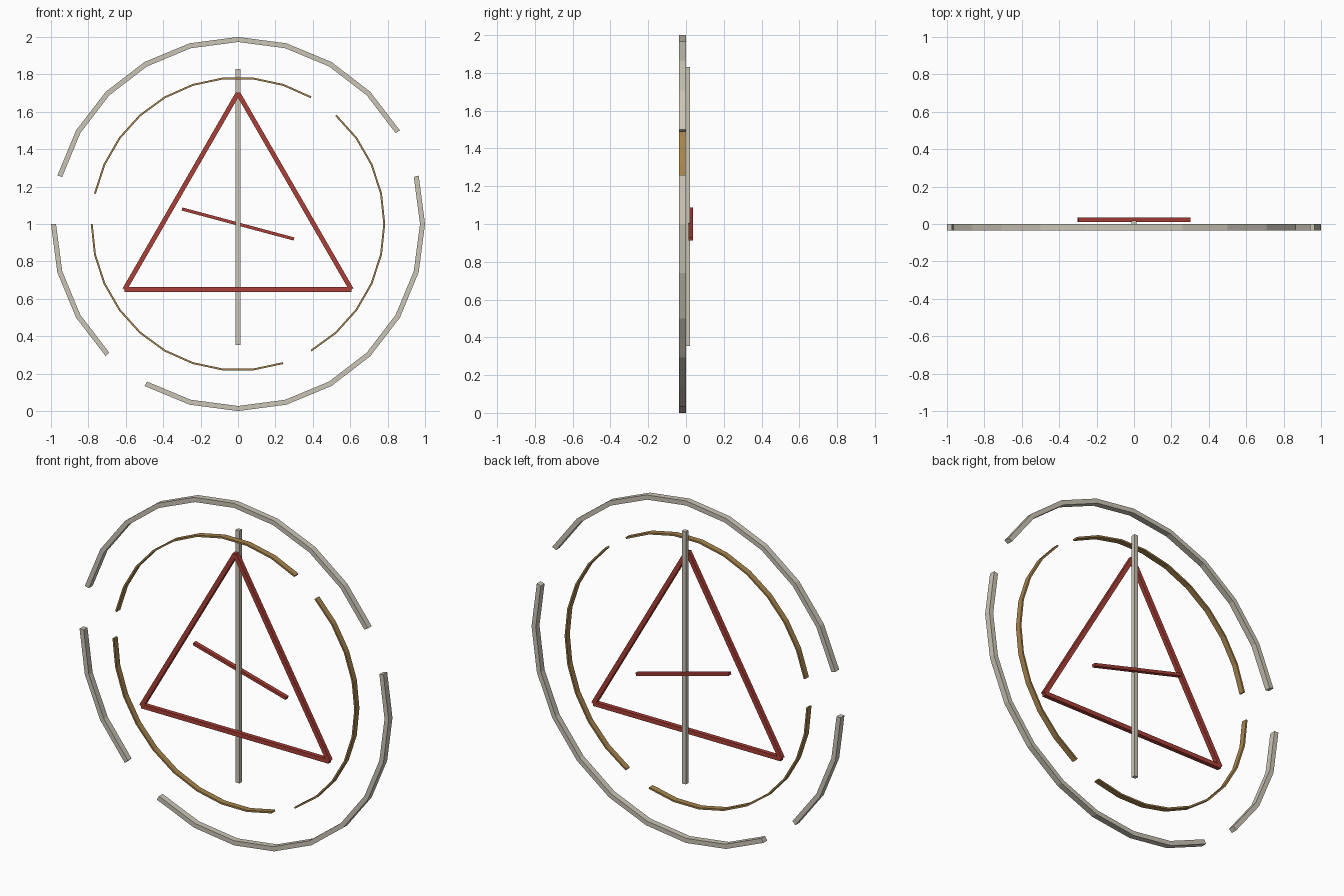
import bpy
import bmesh
from math import cos, sin, pi, radians
from mathutils import Vector, Matrix

if "Cube" in bpy.data.objects:
    bpy.data.objects.remove(bpy.data.objects["Cube"], do_unlink=True)

CENTRE = 1.0


def make_material(name, rgb):
    mat = bpy.data.materials.new(name)
    mat.use_nodes = True
    colour = (*rgb, 1.0)
    mat.diffuse_color = colour
    mat.node_tree.nodes["Principled BSDF"].inputs["Base Color"].default_value = colour
    return mat


stone = make_material("pale stone", (0.60, 0.56, 0.47))
brass = make_material("brass", (0.38, 0.23, 0.075))
red = make_material("brick red", (0.40, 0.05, 0.038))


def add_object(name, bm, mat):
    bmesh.ops.recalc_face_normals(bm, faces=bm.faces)
    mesh = bpy.data.meshes.new(name)
    bm.to_mesh(mesh)
    bm.free()
    mesh.materials.append(mat)
    obj = bpy.data.objects.new(name, mesh)
    bpy.context.collection.objects.link(obj)


def add_arc(name, start, end, step, outer, inner, y0, y1, mat):
    """Faceted arc of rectangular section in the XZ plane, angles in degrees."""
    bm = bmesh.new()
    rings = []
    for deg in range(start, end + 1, step):
        a = radians(deg)
        section = [(outer, y0), (outer, y1), (inner, y1), (inner, y0)]
        rings.append([bm.verts.new((r * cos(a), y, CENTRE + r * sin(a))) for r, y in section])
    for a, b in zip(rings, rings[1:]):
        for i in range(4):
            j = (i + 1) % 4
            bm.faces.new((a[i], a[j], b[j], b[i]))
    bm.faces.new(rings[0])
    bm.faces.new(rings[-1])
    add_object(name, bm, mat)


def add_beam(name, p, q, width, y0, y1, mat):
    """Straight box beam between two (x, z) points."""
    p, q = Vector((p[0], 0, p[1])), Vector((q[0], 0, q[1]))
    along = q - p
    mid = (p + q) / 2 + Vector((0, (y0 + y1) / 2, 0))
    turn = Vector((1, 0, 0)).rotation_difference(along).to_matrix().to_4x4()
    if along.normalized().x < -0.999:
        turn = Matrix.Rotation(pi, 4, "Y")
    size = Matrix.Diagonal((along.length, y1 - y0, width, 1))
    bm = bmesh.new()
    bmesh.ops.create_cube(bm, size=1, matrix=Matrix.Translation(mid) @ turn @ size)
    add_object(name, bm, mat)


# Broken outer ring
for i, (a, b) in enumerate([(30, 165), (180, 225), (240, 375)]):
    add_arc(f"outer_ring_arc_{i + 1}", a, b, 15, 1.0, 0.973, -0.036, -0.001, stone)

# Broken inner ring
for i, a in enumerate([60, 180, 300]):
    add_arc(f"inner_ring_arc_{i + 1}", a, a + 108, 12, 0.787, 0.777, -0.036, -0.002, brass)

# Triangle frame
corners = [(0.7 * cos(radians(d)), CENTRE + 0.7 * sin(radians(d))) for d in (90, 210, 330)]
for i in range(3):
    add_beam(f"triangle_side_{i + 1}", corners[i], corners[(i + 1) % 3], 0.025, -0.031, -0.006, red)

# Upright rod and tilted crossbar behind the frame
add_beam("upright_rod", (0, 0.353), (0, 1.83), 0.025, -0.004, 0.02, stone)
dx, dz = 0.31 * cos(radians(15)), 0.31 * sin(radians(15))
add_beam("tilted_crossbar", (-dx, CENTRE + dz), (dx, CENTRE - dz), 0.017, 0.012, 0.036, red)
